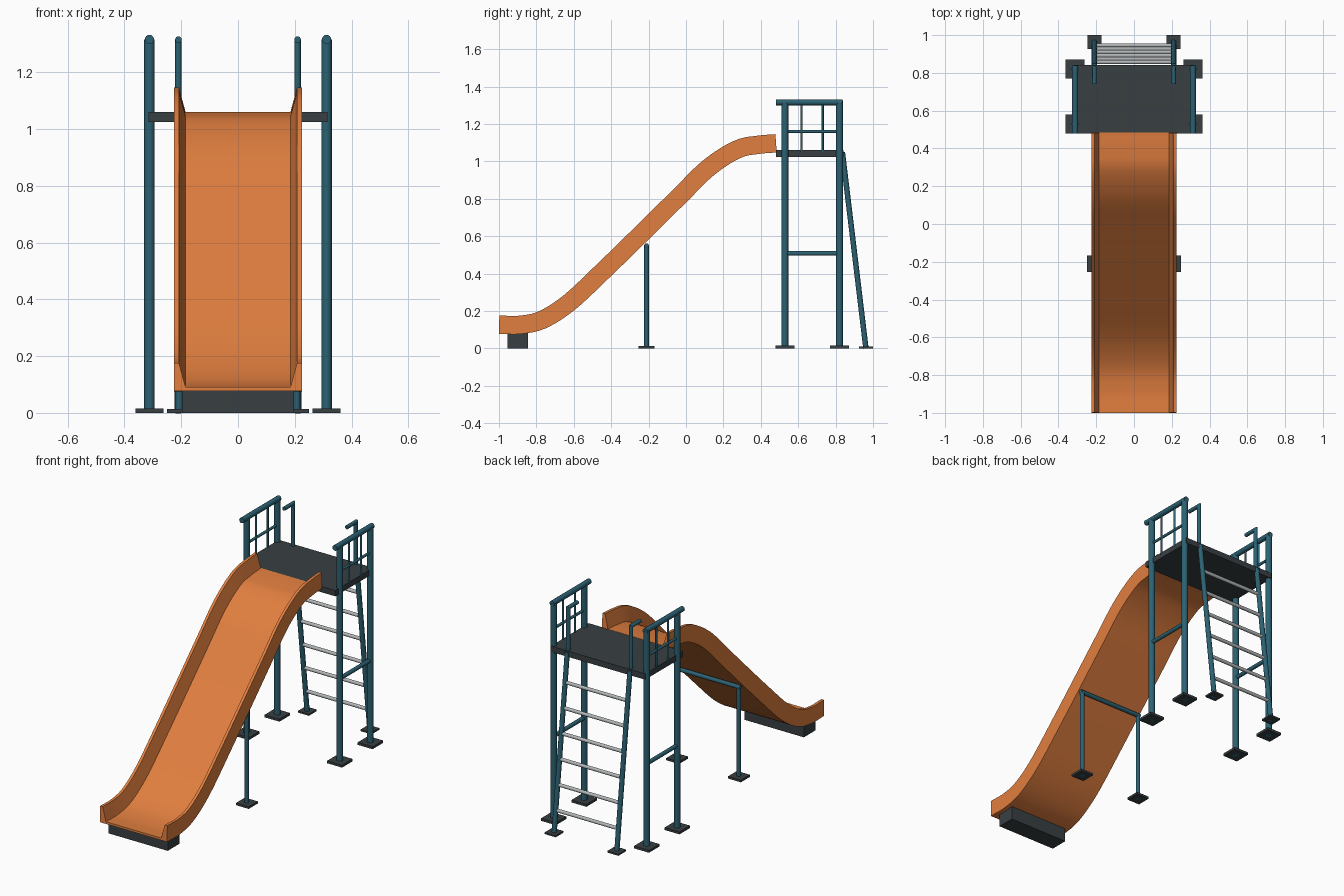
import bpy, bmesh, math
from mathutils import Vector

if "Cube" in bpy.data.objects:
    bpy.data.objects.remove(bpy.data.objects["Cube"])


def material(name, rgb):
    m = bpy.data.materials.new(name)
    m.diffuse_color = (*rgb, 1)
    m.use_nodes = True
    m.node_tree.nodes["Principled BSDF"].inputs["Base Color"].default_value = m.diffuse_color
    return m


ORANGE = material("orange plastic", (0.75, 0.21, 0.05))
TEAL = material("teal paint", (0.025, 0.12, 0.17))
DARK = material("dark rubber", (0.04, 0.05, 0.055))
METAL = material("bare metal", (0.45, 0.47, 0.48))


def finish(bm, name, mat):
    bmesh.ops.recalc_face_normals(bm, faces=bm.faces)
    me = bpy.data.meshes.new(name)
    bm.to_mesh(me)
    bm.free()
    me.materials.append(mat)
    ob = bpy.data.objects.new(name, me)
    bpy.context.collection.objects.link(ob)
    bpy.ops.object.select_all(action='DESELECT')
    bpy.context.view_layer.objects.active = ob
    ob.select_set(True)
    bpy.ops.object.shade_smooth_by_angle(angle=math.radians(35))
    return ob


def box(name, lo, hi, mat, bevel=0.0):
    lo, hi = Vector(lo), Vector(hi)
    bm = bmesh.new()
    bmesh.ops.create_cube(bm, size=1)
    bmesh.ops.scale(bm, vec=hi - lo, verts=bm.verts)
    bmesh.ops.translate(bm, vec=(lo + hi) / 2, verts=bm.verts)
    return finish(bm, name, mat)


def plate(name, x, y, half, h):
    box(name, (x - half, y - half, 0), (x + half, y + half, h), DARK)


def tube(name, points, r, mat=TEAL, sides=16):
    """Round bar through the points, mitred at bends lying in a plane x = const or z = const."""
    pts = [Vector(p) for p in points]
    bm = bmesh.new()
    rings = []
    for i, p in enumerate(pts):
        a = (p - pts[i - 1]).normalized() if i else None
        b = (pts[i + 1] - p).normalized() if i < len(pts) - 1 else None
        t = ((a or b) + (b or a)).normalized()
        side = Vector((1, 0, 0)) if abs(t.x) < 0.5 else Vector((0, 1, 0))
        up = t.cross(side).normalized()
        k = 1 / max(0.3, t.dot(a or b))
        rings.append([bm.verts.new(p + r * (math.cos(u) * side + k * math.sin(u) * up))
                      for u in (2 * math.pi * j / sides for j in range(sides))])
    for a, b in zip(rings, rings[1:]):
        for j in range(sides):
            bm.faces.new((a[j], a[(j + 1) % sides], b[(j + 1) % sides], b[j]))
    bm.faces.new(rings[0])
    bm.faces.new(rings[-1])
    return finish(bm, name, mat)


def spline(pts, steps):
    """Catmull-Rom curve through 2D points."""
    p = [Vector(q) for q in pts]
    p = [2 * p[0] - p[1]] + p + [2 * p[-1] - p[-2]]
    out = []
    for i in range(1, len(p) - 2):
        a, b, c, d = p[i - 1:i + 3]
        for s in range(steps):
            t = s / steps
            out.append(0.5 * (2 * b + (c - a) * t + (2 * a - 5 * b + 4 * c - d) * t * t
                              + (3 * b - a - 3 * c + d) * t ** 3))
    return out + [p[-2]]


# Slide chute: U section swept along the underside curve (y, z)
path = spline([(-1, 0.078), (-0.88, 0.078), (-0.75, 0.108), (-0.594, 0.207), (-0.4, 0.388),
               (-0.21, 0.573), (0, 0.78), (0.15, 0.927), (0.29, 1.018), (0.39, 1.04),
               (0.485, 1.048)], 5)
section = [(-0.225, 0), (0.225, 0), (0.225, 0.098), (0.208, 0.098),
           (0.185, 0.013), (-0.185, 0.013), (-0.208, 0.098), (-0.225, 0.098)]
bm = bmesh.new()
rings = []
for i, p in enumerate(path):
    t = (path[min(i + 1, len(path) - 1)] - path[max(i - 1, 0)]).normalized()
    rings.append([bm.verts.new((x, p.x - t.y * h, p.y + t.x * h)) for x, h in section])
n = len(section)
for a, b in zip(rings, rings[1:]):
    for j in range(n):
        bm.faces.new((a[j], a[(j + 1) % n], b[(j + 1) % n], b[j]))
for r in (rings[0], rings[-1]):
    bm.faces.new((r[0], r[5], r[6], r[7]))
    bm.faces.new((r[0], r[1], r[4], r[5]))
    bm.faces.new((r[1], r[2], r[3], r[4]))
finish(bm, "slide_chute", ORANGE)

# Foot block under the exit, and the deck
box("exit_foot_block", (-0.198, -0.955, 0), (0.198, -0.845, 0.082), DARK)
box("platform_deck", (-0.316, 0.48, 1.025), (0.316, 0.842, 1.06), DARK)

# Ladder line from ground to deck
foot, head = Vector((0, 0.962, 0)), Vector((0, 0.836, 1.05))

for s, side in ((-1, "left"), (1, "right")):
    # Tower posts with base plates
    x = 0.312 * s
    for y, end in ((0.529, "front"), (0.821, "rear")):
        tube(f"{end}_post_{side}", [(x, y, 0), (x, y, 1.316)], 0.0185)
        plate(f"{end}_post_base_{side}", x, y, 0.05, 0.015)
    # Guard rail, balusters and lower brace
    tube(f"top_rail_{side}", [(x, 0.48, 1.316), (x, 0.838, 1.316)], 0.016)
    tube(f"middle_rail_{side}", [(x, 0.529, 1.16), (x, 0.821, 1.16)], 0.008)
    tube(f"lower_brace_{side}", [(x, 0.529, 0.508), (x, 0.821, 0.508)], 0.012)
    for k, y in enumerate((0.617, 0.731)):
        tube(f"baluster_{side}_{k + 1}", [(x, y, 1.05), (x, y, 1.31)], 0.006, sides=12)
    # Ladder stringer, base plate and grab handle
    x = 0.21 * s
    off = Vector((x, 0, 0))
    tube(f"ladder_stringer_{side}", [foot + off, head + off], 0.0145)
    plate(f"ladder_base_{side}", x, 0.963, 0.037, 0.01)
    tube(f"grab_handle_{side}", [(x, 0.827, 1.03), (x, 0.827, 1.315), (x, 0.74, 1.315)], 0.0115)
    # Mid-slide support leg
    x = 0.207 * s
    tube(f"slide_support_leg_{side}", [(x, -0.211, 0), (x, -0.211, 0.553)], 0.0125)
    plate(f"slide_support_base_{side}", x, -0.211, 0.043, 0.013)

# Support crossbar
tube("slide_support_crossbar", [(-0.218, -0.211, 0.55), (0.218, -0.211, 0.55)], 0.0125)

# Ladder rungs
for i in range(6):
    z = 0.135 + 0.148 * i
    y = foot.lerp(head, z / head.z).y
    tube(f"ladder_rung_{i + 1}", [(-0.208, y, z), (0.208, y, z)], 0.0105, METAL)
